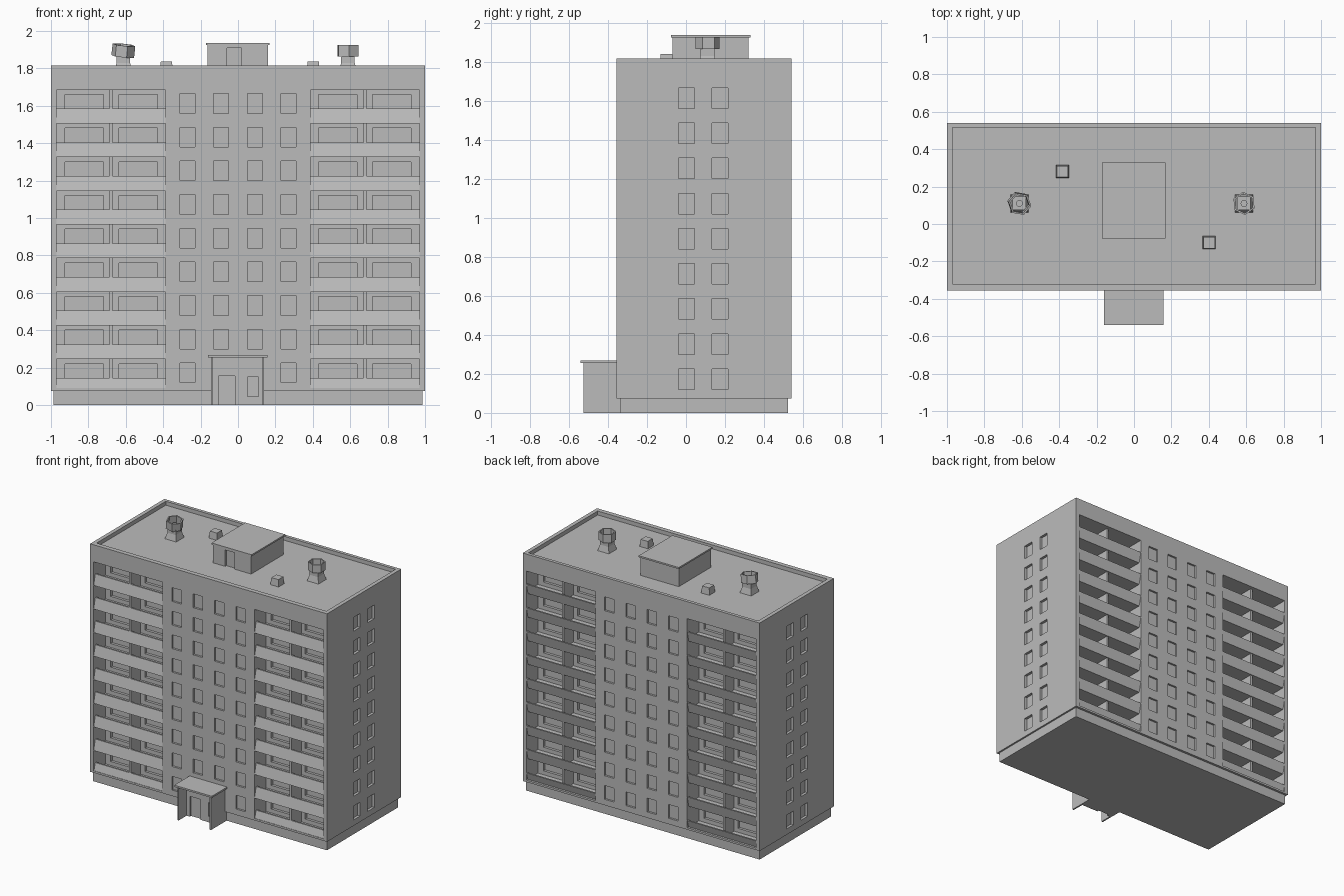
import bpy, bmesh, math
from mathutils import Matrix, Vector

if "Cube" in bpy.data.objects:
    bpy.data.objects.remove(bpy.data.objects["Cube"], do_unlink=True)

# One plain concrete colour
grey = bpy.data.materials.new("concrete_grey")
grey.use_nodes = True
COLOUR = (0.5, 0.5, 0.5, 1)
grey.diffuse_color = COLOUR
grey.node_tree.nodes["Principled BSDF"].inputs["Base Color"].default_value = COLOUR

FLOORS = 9
STEP = 0.18
X, FRONT, BACK = 1.0, -0.355, 0.54
BASE_TOP, TOP, ROOF = 0.075, 1.815, 1.785
DEPTH = 0.14          # balcony recess
LEAN = 0.02           # lean of balcony panels
BAY = (0.388, 0.97)


def finish(name, bm):
    bmesh.ops.recalc_face_normals(bm, faces=bm.faces)
    mesh = bpy.data.meshes.new(name)
    bm.to_mesh(mesh)
    bm.free()
    mesh.materials.append(grey)
    obj = bpy.data.objects.new(name, mesh)
    bpy.context.collection.objects.link(obj)
    return obj


def add_box(bm, x0, x1, y0, y1, z0, z1, lean=0, taper=1):
    """Box between limits; its top can be shifted in y or scaled."""
    cx, cy = (x0 + x1) / 2, (y0 + y1) / 2
    for v in bmesh.ops.create_cube(bm, size=1)["verts"]:
        s = taper if v.co.z > 0 else 1
        shift = lean if v.co.z > 0 else 0
        v.co = Vector((cx + v.co.x * (x1 - x0) * s,
                       cy + v.co.y * (y1 - y0) * s + shift,
                       z1 if v.co.z > 0 else z0))


def boxes(name, limits):
    bm = bmesh.new()
    for lim in limits:
        add_box(bm, *lim)
    return finish(name, bm)


def cut(obj, limits):
    cutter = boxes("cutter", limits)
    cutter.hide_render = True
    mod = obj.modifiers.new("cut", "BOOLEAN")
    mod.operation, mod.solver, mod.object = "DIFFERENCE", "EXACT", cutter
    bpy.context.view_layer.objects.active = obj
    bpy.ops.object.modifier_apply(modifier=mod.name)
    bpy.data.objects.remove(cutter, do_unlink=True)


def mirrored(a, b):
    return [(a, b), (-b, -a)]


# Main block with sunken roof and tall balcony recesses
block = boxes("main_block", [(-X, X, FRONT, BACK, BASE_TOP, TOP)])
recesses = [(-0.97, 0.97, -0.32, 0.515, ROOF, TOP + 0.1)]
bay_top = 0.245 + STEP * (FLOORS - 1)
for x0, x1 in mirrored(*BAY):
    recesses.append((x0, x1, FRONT - 0.1, FRONT + DEPTH, 0.09, bay_top))
    recesses.append((x0, x1, BACK - DEPTH, BACK + 0.1, 0.09, bay_top))
cut(block, recesses)

# Window recesses on all sides and behind the balconies
windows = []
for k in range(FLOORS):
    z = 0.12 + STEP * k
    for y in (-0.038, 0.133):
        for x in (-X, X):
            windows.append((x - 0.02, x + 0.02, y, y + 0.082, z, z + 0.105))
    for i in range(4):
        x = (i - 1.5) * STEP
        if k > 0 or abs(x) > 0.2:
            windows.append((x - 0.04, x + 0.04, FRONT - 0.02, FRONT + 0.015, z, z + 0.105))
        windows.append((x - 0.04, x + 0.04, BACK - 0.015, BACK + 0.02, z, z + 0.105))
    for a, b in ((0.43, 0.635), (0.718, 0.925)):
        for x0, x1 in mirrored(a, b):
            for y in (FRONT + DEPTH, BACK - DEPTH):
                windows.append((x0, x1, y - 0.02, y + 0.02, z, z + 0.1))
cut(block, windows)

# Plinth
boxes("plinth", [(-0.987, 0.987, -0.337, 0.522, 0, BASE_TOP)])

# Balconies: floor slabs, dividers and leaning panels
slabs, dividers, panels = [], [], []
for x0, x1 in mirrored(*BAY):
    mid = (x0 + x1) / 2
    for y0, y1 in ((FRONT + 0.02, FRONT + DEPTH), (BACK - DEPTH, BACK - 0.027)):
        dividers.append((mid - 0.008, mid + 0.008, y0, y1, 0.09, bay_top))
        for k in range(1, FLOORS):
            z = 0.065 + STEP * k
            slabs.append((x0, x1, y0, y1, z, z + 0.025))
    for k in range(FLOORS):
        z = max(0.065 + STEP * k, 0.08)
        for y in (FRONT, BACK - LEAN - 0.012):
            panels.append((x0, x1, y, y + 0.012, z, 0.145 + STEP * k, LEAN))
boxes("balcony_floors", slabs)
boxes("balcony_dividers", dividers)
boxes("balcony_panels", panels)

# Entrance porch
boxes("porch_roof", [(-0.16, 0.157, -0.54, FRONT, 0.255, 0.268)])
boxes("porch_side_walls", [(-0.145, -0.133, -0.525, -0.33, 0, 0.255),
                           (0.128, 0.14, -0.525, -0.33, 0, 0.255)])
porch_wall = boxes("porch_front_wall", [(-0.133, 0.128, -0.43, -0.33, 0, 0.255)])
cut(porch_wall, [(-0.105, -0.015, -0.5, -0.415, -0.1, 0.155),
                 (0.05, 0.11, -0.5, -0.415, 0.045, 0.15)])

# Rooftop machine room
room = boxes("roof_room", [(-0.163, 0.16, -0.07, 0.32, ROOF, 1.927)])
cut(room, [(-0.06, 0.02, -0.1, -0.055, ROOF - 0.1, 1.91)])
boxes("roof_room_cover", [(-0.17, 0.168, -0.077, 0.33, 1.925, 1.937)])

# Small roof hatches
boxes("roof_hatches", [(x - 0.035, x + 0.035, y - 0.035, y + 0.035, ROOF, 1.838, 0, 0.85)
                       for x, y in ((-0.383, 0.28), (0.402, -0.1))])


# Roof vents: flared neck, inner pipe and open hexagonal head
def vent(side, x, y, tilt, turn):
    boxes(side + "_vent_neck",
          [(x - 0.048, x + 0.048, y - 0.048, y + 0.048, ROOF, 1.83, 0, 0.75),
           (x - 0.036, x + 0.036, y - 0.036, y + 0.036, 1.83, 1.872)])
    bm = bmesh.new()
    bmesh.ops.create_cone(bm, cap_ends=True, segments=12, radius1=0.018, radius2=0.018,
                          depth=0.03, matrix=Matrix.Translation((x, y, 1.88)))
    finish(side + "_vent_pipe", bm)
    bm = bmesh.new()
    place = (Matrix.Translation((x, y, 1.895)) @ Matrix.Rotation(tilt, 4, "Y")
             @ Matrix.Rotation(tilt, 4, "X") @ Matrix.Rotation(turn, 4, "Z"))
    bmesh.ops.create_cone(bm, cap_ends=False, segments=6, radius1=0.062, radius2=0.062,
                          depth=0.062, matrix=place)
    head = finish(side + "_vent_head", bm)
    wall = head.modifiers.new("wall", "SOLIDIFY")
    wall.thickness = 0.01
    wall.offset = -1


vent("right", -0.613, 0.11, math.radians(6), math.radians(20))
vent("left", 0.588, 0.11, 0, math.radians(5))
